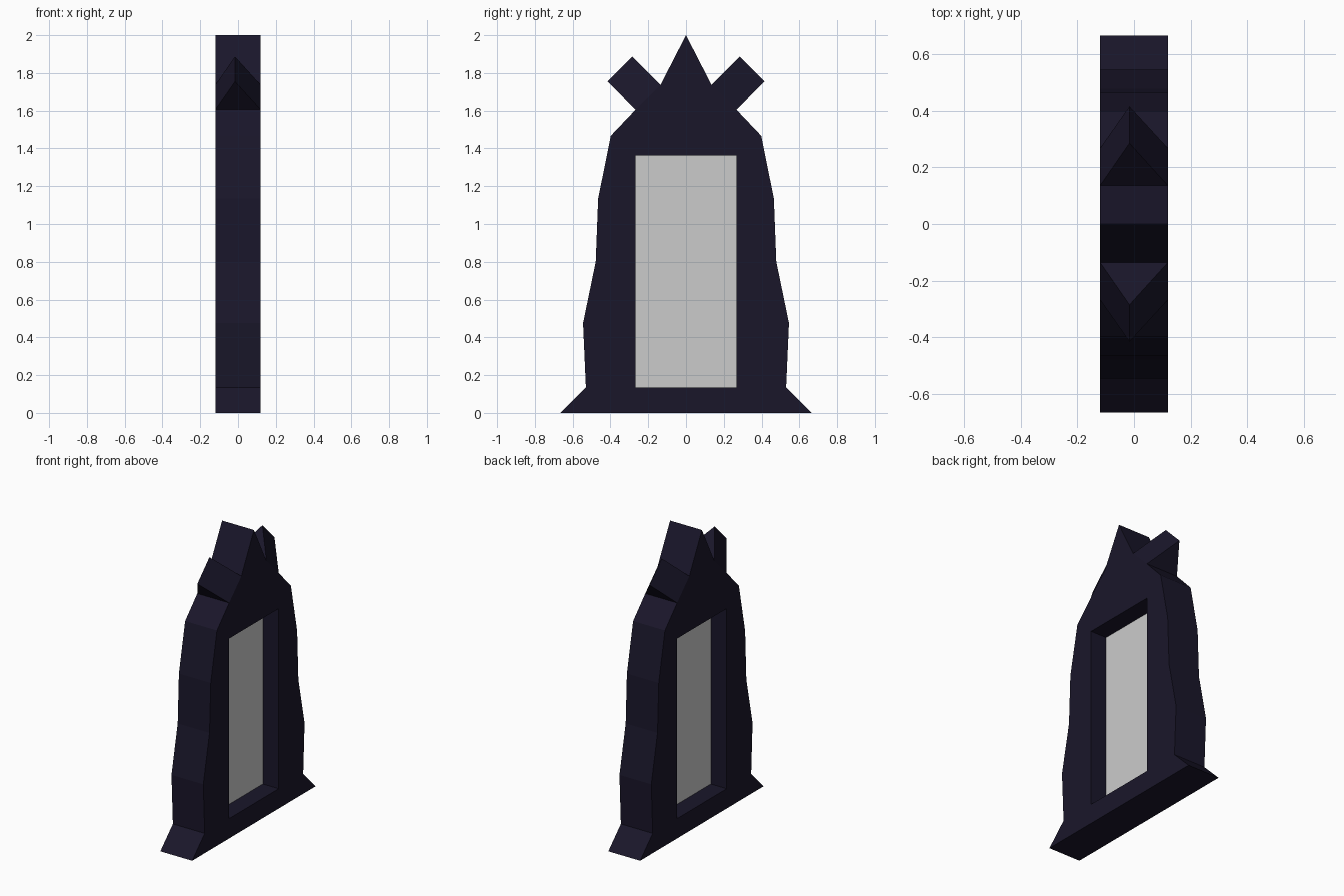
import bpy, bmesh

if "Cube" in bpy.data.objects:
    bpy.data.objects.remove(bpy.data.objects["Cube"])

HALF = 0.12   # half thickness along x

dark = bpy.data.materials.new("dark_stone")
dark.diffuse_color = (0.010, 0.008, 0.023, 1)
dark.use_nodes = True
dark.node_tree.nodes["Principled BSDF"].inputs["Base Color"].default_value = dark.diffuse_color


def add_object(name, bm, material=None):
    bmesh.ops.recalc_face_normals(bm, faces=bm.faces[:])
    mesh = bpy.data.meshes.new(name)
    bm.to_mesh(mesh)
    bm.free()
    obj = bpy.data.objects.new(name, mesh)
    bpy.context.collection.objects.link(obj)
    if material:
        mesh.materials.append(material)
    return obj


def add_loop(bm, points):
    verts = [bm.verts.new((0, y, z)) for y, z in points]
    return [bm.edges.new((a, b)) for a, b in zip(verts, verts[1:] + verts[:1])]


# Frame: mirrored outline with a rectangular opening, thickened along x
side = [(0.665, 0), (0.53, 0.135), (0.545, 0.475), (0.478, 0.80), (0.465, 1.135),
        (0.398, 1.467), (0.267, 1.605), (0.135, 1.737)]
outline = side + [(0, 2.0)] + [(-y, z) for y, z in reversed(side)]
opening = [(-0.267, 0.135), (0.267, 0.135), (0.267, 1.362), (-0.267, 1.362)]

bm = bmesh.new()
edges = add_loop(bm, outline) + add_loop(bm, opening)
bmesh.ops.triangle_fill(bm, use_beauty=True, use_dissolve=False, edges=edges, normal=(1, 0, 0))
frame = add_object("frame", bm, dark)
solid = frame.modifiers.new("thickness", 'SOLIDIFY')
solid.thickness = 2 * HALF
solid.offset = 0

# Slanted horns: square base on the shoulder, tapering to a ridge
for s, name in ((1, "horn_right"), (-1, "horn_left")):
    bm = bmesh.new()
    inner = [bm.verts.new(p) for p in ((-HALF, s * 0.135, 1.737), (HALF, s * 0.135, 1.737),
                                       (-0.016, s * 0.285, 1.887))]
    outer = [bm.verts.new(p) for p in ((-HALF, s * 0.267, 1.605), (HALF, s * 0.267, 1.605),
                                       (-0.016, s * 0.415, 1.755))]
    bm.faces.new(inner)
    bm.faces.new(outer)
    for i in range(3):
        j = (i + 1) % 3
        bm.faces.new((inner[i], inner[j], outer[j], outer[i]))
    add_object(name, bm, dark)

# Pane set halfway into the opening
bm = bmesh.new()
bm.faces.new([bm.verts.new((0, y, z)) for y, z in opening])
add_object("pane", bm)
